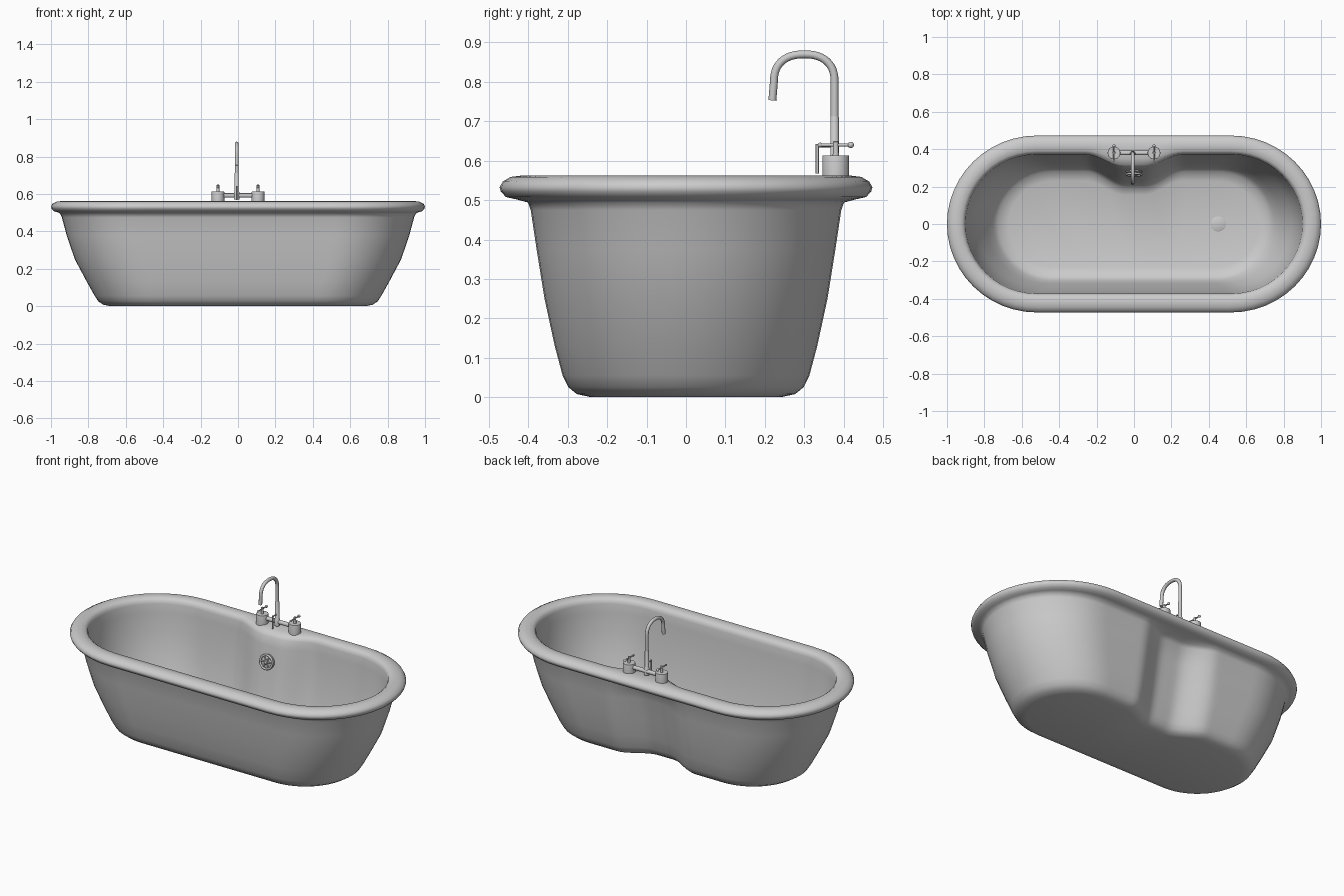
import bpy, bmesh, math
from mathutils import Vector

if "Cube" in bpy.data.objects:
    bpy.data.objects.remove(bpy.data.objects["Cube"])


def finish(name, bm, angle=40):
    bmesh.ops.recalc_face_normals(bm, faces=bm.faces)
    me = bpy.data.meshes.new(name)
    bm.to_mesh(me)
    bm.free()
    ob = bpy.data.objects.new(name, me)
    bpy.context.collection.objects.link(ob)
    bpy.ops.object.select_all(action='DESELECT')
    ob.select_set(True)
    bpy.context.view_layer.objects.active = ob
    bpy.ops.object.shade_smooth_by_angle(angle=math.radians(angle))
    return ob


def outline(hx, hy, z, notch):
    """Closed oval with straight sides and a dip in the back side."""
    rx = hy * 1.02
    xs = hx - rx
    n, m = 24, 44
    pts = []
    for side in (1, -1):
        for i in range(n):
            a = -math.pi / 2 + math.pi * i / n
            pts.append((side * (xs + rx * math.cos(a)), side * hy * math.sin(a)))
        for i in range(m):
            pts.append((side * (xs - 2 * xs * i / m), side * hy))
    out = []
    for x, y in pts:
        if y > 0:
            t = min(max((0.26 - abs(x)) / 0.21, 0), 1)
            y -= notch * t * t * (3 - 2 * t)
        out.append((x, y, z))
    return out


def lathe(name, profile, loc, direction=(0, 0, 1), seg=24):
    """Spin (radius, height) pairs about an axis."""
    q = Vector((0, 0, 1)).rotation_difference(Vector(direction))
    bm = bmesh.new()
    rings = [[bm.verts.new(q @ Vector((r * math.cos(2 * math.pi * i / seg),
                                       r * math.sin(2 * math.pi * i / seg), h)) + Vector(loc))
              for i in range(seg)] for r, h in profile]
    for a, b in zip(rings, rings[1:]):
        for i in range(seg):
            j = (i + 1) % seg
            bm.faces.new((a[i], a[j], b[j], b[i]))
    bm.faces.new(rings[0])
    bm.faces.new(rings[-1])
    return finish(name, bm)


def tube(name, pts, r):
    cu = bpy.data.curves.new(name, 'CURVE')
    cu.dimensions = '3D'
    cu.bevel_depth = r
    cu.bevel_resolution = 4
    cu.use_fill_caps = True
    sp = cu.splines.new('POLY')
    sp.points.add(len(pts) - 1)
    for p, c in zip(sp.points, pts):
        p.co = (*c, 1)
    sp.use_smooth = True
    ob = bpy.data.objects.new(name, cu)
    bpy.context.collection.objects.link(ob)
    return ob


def ball(name, loc, r):
    bm = bmesh.new()
    bmesh.ops.create_uvsphere(bm, u_segments=16, v_segments=8, radius=r)
    bmesh.ops.translate(bm, verts=bm.verts, vec=loc)
    return finish(name, bm)


# Tub shell: outside wall, rolled rim, inside wall and floor (half x, half y, z, dip)
shell = [
    (0.68, 0.24, 0.0, 0.08), (0.72, 0.277, 0.008, 0.085), (0.747, 0.299, 0.026, 0.085),
    (0.766, 0.313, 0.055, 0.085), (0.808, 0.333, 0.13, 0.085), (0.872, 0.359, 0.25, 0.085),
    (0.915, 0.379, 0.375, 0.08), (0.942, 0.394, 0.475, 0.07), (0.95, 0.401, 0.494, 0.055),
    (0.965, 0.43, 0.502, 0.0), (0.985, 0.457, 0.508, 0.0), (0.997, 0.470, 0.522, 0.0),
    (1.0, 0.473, 0.533, 0.0), (0.993, 0.465, 0.547, 0.0), (0.97, 0.445, 0.559, 0.0),
    (0.945, 0.42, 0.562, 0.01), (0.92, 0.39, 0.559, 0.04), (0.906, 0.377, 0.548, 0.06),
    (0.901, 0.372, 0.53, 0.068), (0.896, 0.369, 0.48, 0.075), (0.880, 0.360, 0.375, 0.08),
    (0.845, 0.343, 0.25, 0.085), (0.786, 0.319, 0.13, 0.085), (0.752, 0.301, 0.065, 0.085),
    (0.725, 0.280, 0.036, 0.085), (0.67, 0.23, 0.020, 0.075),
]
bm = bmesh.new()
rings = [[bm.verts.new(p) for p in outline(*s)] for s in shell]
n = len(rings[0])
for a, b in zip(rings, rings[1:]):
    for i in range(n):
        j = (i + 1) % n
        bm.faces.new((a[i], a[j], b[j], b[i]))
bm.faces.new(rings[0])
bm.faces.new(rings[-1])
finish("tub_shell", bm, 75)

# Floor drain
lathe("drain", [(0.04, 0.0), (0.04, 0.005), (0.036, 0.007)], (0.45, 0, 0.018))

# Overflow wheel on the back wall
axis = Vector((0, -1, 0.18)).normalized()
centre = Vector((0, 0.278, 0.395))
up = axis.cross(Vector((1, 0, 0))).normalized()


def on_wheel(a, r, d):
    return centre + axis * d + (Vector((1, 0, 0)) * math.cos(a) + up * math.sin(a)) * r


lathe("overflow_plate", [(0.042, -0.012), (0.042, 0.003), (0.036, 0.006)], centre, axis)
wheel = tube("overflow_ring", [on_wheel(2 * math.pi * i / 32, 0.039, 0.014) for i in range(32)], 0.006)
wheel.data.splines[0].use_cyclic_u = True
lathe("overflow_hub", [(0.012, 0), (0.012, 0.02), (0.008, 0.024)], centre, axis)
for k in range(3):
    a = math.pi * k / 3
    tube(f"overflow_spoke_{k}", [on_wheel(a, 0.038, 0.013), on_wheel(a + math.pi, 0.038, 0.013)], 0.004)

# Tap valves with lever handles
Y = 0.38
for s, side in ((-1, "left"), (1, "right")):
    x = s * 0.107
    lathe(f"valve_{side}", [(0.034, 0.55), (0.034, 0.61), (0.033, 0.613), (0.010, 0.613)], (x, Y, 0))
    lathe(f"valve_stem_{side}", [(0.008, 0.61), (0.007, 0.632), (0.007, 0.648), (0.005, 0.650)], (x, Y, 0))
    tube(f"lever_{side}", [(x, Y - 0.04, 0.64), (x, Y + 0.036, 0.64)], 0.004)
    ball(f"lever_front_knob_{side}", (x, Y - 0.04, 0.64), 0.006)
    ball(f"lever_back_knob_{side}", (x, Y + 0.038, 0.64), 0.008)

# Cross pipe and spout
tube("cross_pipe", [(-0.1, Y, 0.592), (0.1, Y, 0.592)], 0.012)
SX = -0.007
lathe("spout_stem", [(0.014, 0.57), (0.014, 0.61), (0.011, 0.614), (0.011, 0.71), (0.010, 0.712)], (SX, Y - 0.003, 0))
arc = []
for i in range(25):
    a = math.pi * i / 24
    c, d = math.cos(a), math.sin(a)
    arc.append((SX, 0.300 + 0.077 * math.copysign(abs(c) ** 0.85, c), 0.80 + 0.07 * d ** 0.85))
tube("spout", [(SX, 0.377, 0.7)] + arc + [(SX, 0.219, 0.753)], 0.010)

# Diverter lever hanging in front of the spout
tube("diverter_arm", [(SX, 0.377, 0.638), (SX, 0.334, 0.638)], 0.004)
tube("diverter_handle", [(SX, 0.333, 0.642), (SX, 0.333, 0.568)], 0.004)
